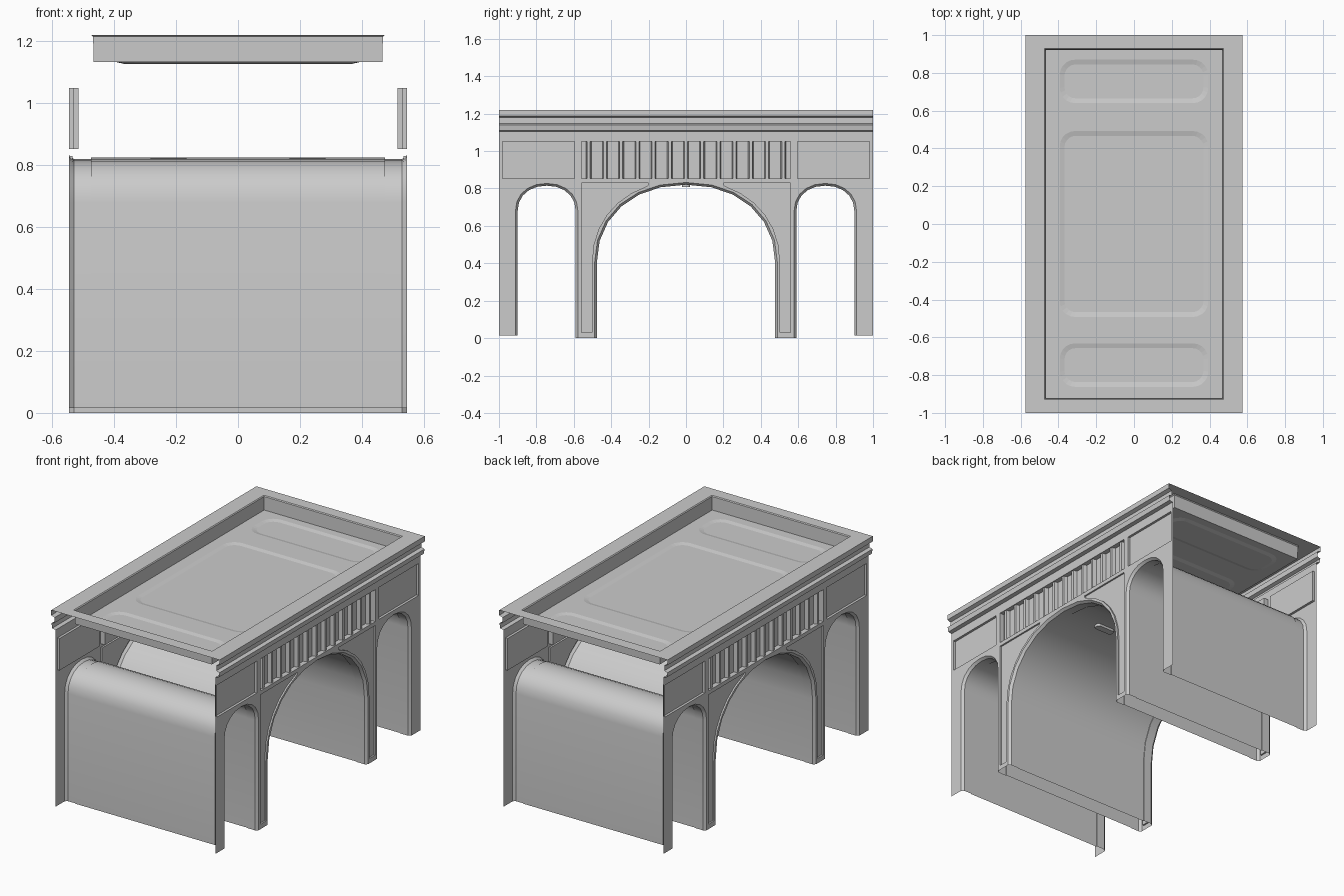
import bpy, bmesh, math
from mathutils import Vector

if "Cube" in bpy.data.objects:
    bpy.data.objects.remove(bpy.data.objects["Cube"])


def finish(name, bm, facing, mirror=False, smooth=False):
    # weld, orient the sheet towards "facing", make the object
    bmesh.ops.recalc_face_normals(bm, faces=bm.faces[:])
    d = Vector(facing)
    ref = max(bm.faces, key=lambda f: abs(f.normal.dot(d)) * f.calc_area())
    if ref.normal.dot(d) < 0:
        bmesh.ops.reverse_faces(bm, faces=bm.faces[:])
    me = bpy.data.meshes.new(name)
    bm.to_mesh(me)
    bm.free()
    ob = bpy.data.objects.new(name, me)
    bpy.context.collection.objects.link(ob)
    if mirror:
        ob.modifiers.new("mirror", 'MIRROR')
    if smooth:
        bpy.ops.object.select_all(action='DESELECT')
        ob.select_set(True)
        bpy.context.view_layer.objects.active = ob
        bpy.ops.object.shade_smooth_by_angle(angle=math.radians(32))
    return ob


def verts(bm, pts):
    return [bm.verts.new(p) for p in pts]


def ring_edges(bm, vs):
    return [bm.edges.new((vs[i], vs[(i + 1) % len(vs)])) for i in range(len(vs))]


def bridge(bm, a, b, closed=True):
    n = len(a)
    for i in range(n if closed else n - 1):
        j = (i + 1) % n
        bm.faces.new((a[i], a[j], b[j], b[i]))


def arch(cy, a, spring, top, z0, z1, n):
    # slightly squared half ellipse on two straight legs, as (y, z)
    pts = [(cy - a, z0)]
    for i in range(n + 1):
        t = math.pi * (1 - i / n)
        c, s = math.cos(t), max(0, math.sin(t))
        pts.append((cy + a * math.copysign(abs(c) ** 0.93, c),
                    spring + (top - spring) * s ** 0.93))
    return pts + [(cy + a, z1)]


def rect(y0, y1, z0, z1):
    return [(y0, z0), (y1, z0), (y1, z1), (y0, z1)]


def rounded(cx, cy, hx, hy, r, n=5):
    pts = []
    for k, (sx, sy) in enumerate([(1, 1), (-1, 1), (-1, -1), (1, -1)]):
        for i in range(n + 1):
            t = math.pi / 2 * (k + i / n)
            pts.append((cx + sx * (hx - r) + r * math.cos(t),
                        cy + sy * (hy - r) + r * math.sin(t)))
    return pts


def opening(kind, grow):
    # the three archways, enlarged by "grow"
    if kind == 0:
        return arch(0, 0.477 + grow, 0.4, 0.82 + grow, 0, 0, 12)
    lo, hi = (0.015, 0) if kind < 0 else (0, 0.015)
    return arch(0.745 * kind, 0.155 + grow, 0.68, 0.815 + grow, lo, hi, 10)


# Pierced side walls with recessed panels
WX, CHAMFER = 0.545, 0.012
bm = bmesh.new()
outline = [(-1, 0.015)]
for k in (-1, 0, 1):
    outline += opening(k, CHAMFER)
outline += [(1, 0.015), (1, 1.105), (-1, 1.105)]
spandrel = [p for p in arch(0, 0.503, 0.4, 0.845, 0.03, 0.03, 16)
            if p[0] > 0.2 and p[1] < 0.825]
spandrel = [(0.2, 0.829)] + spandrel + [(0.56, 0.03), (0.56, 0.829)]
panels = [(rect(-0.56, 0.56, 0.853, 1.05), 0.515)]
for s in (-1, 1):
    panels.append((rect(s * 0.595, s * 0.982, 0.853, 1.05), 0.53))
    panels.append(([(s * y, z) for y, z in spandrel], 0.535))
edges = ring_edges(bm, verts(bm, [(WX, y, z) for y, z in outline]))
rims = []
for loop, depth in panels:
    vs = verts(bm, [(WX, y, z) for y, z in loop])
    edges += ring_edges(bm, vs)
    rims.append(vs)
bmesh.ops.triangle_fill(bm, use_beauty=True, edges=edges, normal=(1, 0, 0))
for vs, (loop, depth) in zip(rims, panels):
    floor = verts(bm, [(depth, y, z) for y, z in loop])
    bridge(bm, vs, floor)
    bm.faces.new(floor)
finish("side_wall", bm, (1, 0, 0), mirror=True)

# Vertical bars of the frieze
bm = bmesh.new()
for i in range(13):
    y = -0.52 + i * 1.04 / 12
    prof = [(0.515, y - 0.014), (0.538, y - 0.008), (0.538, y + 0.008), (0.515, y + 0.014)]
    bridge(bm, verts(bm, [(x, v, 0.853) for x, v in prof]),
           verts(bm, [(x, v, 1.05) for x, v in prof]), closed=False)
finish("frieze_bars", bm, (1, 0, 0), mirror=True)

# Vault sheets through the building, with chamfered edges and a rib at each end
for k, name in ((-1, "front_vault"), (0, "main_vault"), (1, "back_vault")):
    bm = bmesh.new()
    half = [(WX, CHAMFER), (0.53, 0), (0.475, 0), (0.475, 0.004)]
    stations = half + [(-x, g) for x, g in reversed(half)]
    prev = None
    for x, g in stations:
        row = verts(bm, [(x, y, z) for y, z in opening(k, g)])
        if prev:
            bridge(bm, prev, row, closed=False)
        prev = row
    finish(name, bm, (0, 0, -1), smooth=True)

# Ceiling fixtures at the crown of the main vault
for x in (-0.225, 0.225):
    bm = bmesh.new()
    loop = rounded(x, 0, 0.0625, 0.022, 0.015, 3)
    low = verts(bm, [(u, v, 0.807) for u, v in loop])
    bridge(bm, verts(bm, [(u, v, 0.823) for u, v in loop]), low)
    bm.faces.new(low)
    finish("ceiling_fixture", bm, (0, 0, -1))

# Cornice running along each long side
bm = bmesh.new()
prof = [(WX, 1.105), (0.568, 1.11), (0.573, 1.14), (0.552, 1.147),
        (0.552, 1.18), (0.575, 1.188), (0.575, 1.22)]
bridge(bm, verts(bm, [(x, -1, z) for x, z in prof]),
       verts(bm, [(x, 1, z) for x, z in prof]), closed=False)
finish("cornice", bm, (1, 0, 0), mirror=True)

# Roof: flat rim, parapet inner walls, floor with three sunken panels
bm = bmesh.new()
FLOOR = 1.133
rows = []
for hx, hy, z in ((0.575, 1, 1.22), (0.473, 0.928, 1.22), (0.468, 0.923, 1.215), (0.466, 0.921, FLOOR)):
    rows.append(verts(bm, [(x, y, z) for x, y in rect(-hx, hx, -hy, hy)]))
for a, b in zip(rows, rows[1:]):
    bridge(bm, a, b)
edges = [bm.edges.get((rows[-1][i], rows[-1][(i + 1) % 4])) for i in range(4)]
rims = []
for cy, hy in ((-0.747, 0.115), (0, 0.492), (0.755, 0.115)):
    vs = verts(bm, [(x, y, FLOOR) for x, y in rounded(0, cy, 0.393, hy, 0.08)])
    edges += ring_edges(bm, vs)
    rims.append((vs, cy, hy))
bmesh.ops.triangle_fill(bm, use_beauty=True, edges=edges, normal=(0, 0, 1))
for vs, cy, hy in rims:
    inner = verts(bm, [(x, y, FLOOR - 0.006) for x, y in rounded(0, cy, 0.368, hy - 0.025, 0.06)])
    bridge(bm, vs, inner)
    bm.faces.new(inner)
finish("roof", bm, (0, 0, 1))
